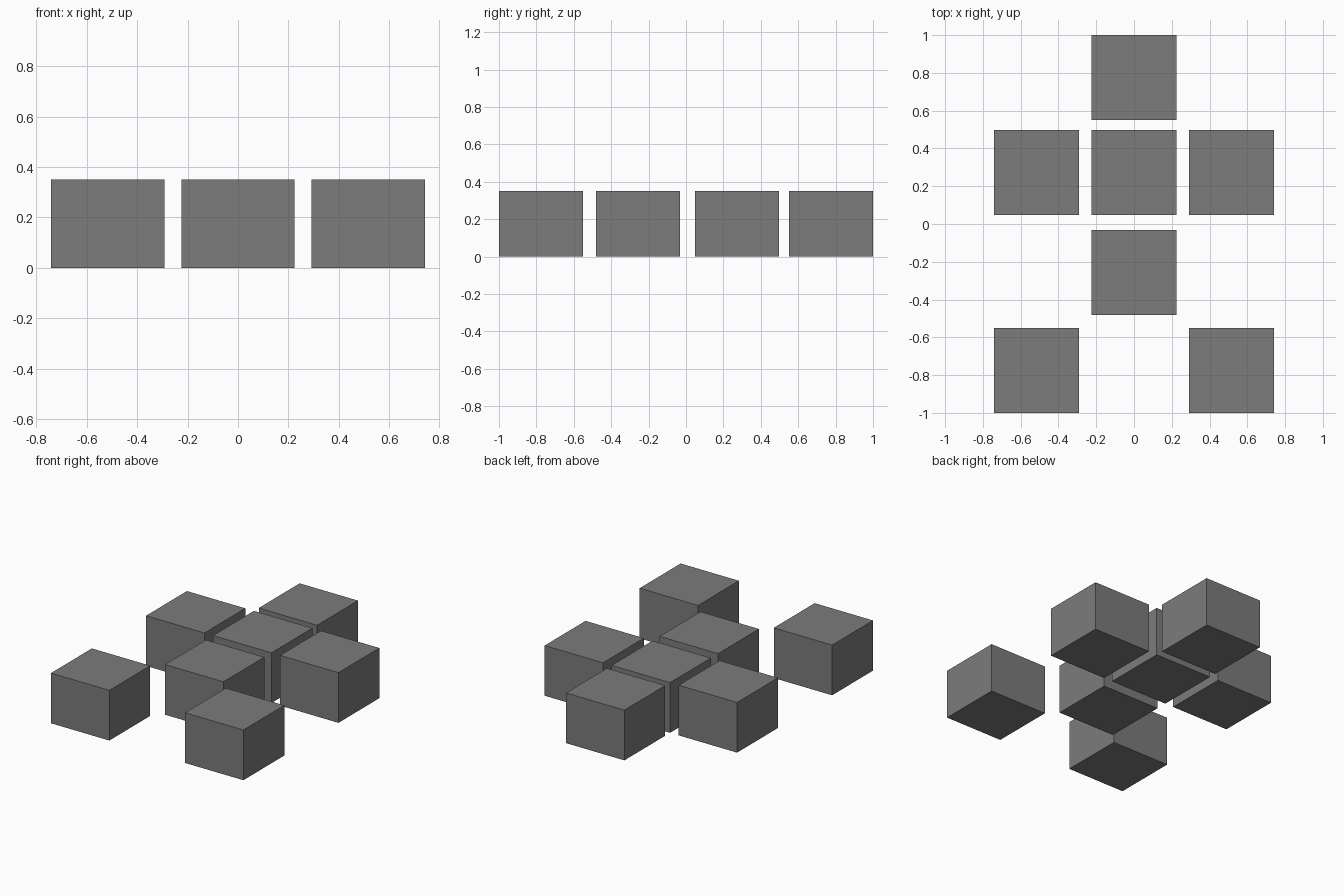
import bpy

# Remove the default cube
default = bpy.data.objects.get("Cube")
if default:
    bpy.data.objects.remove(default, do_unlink=True)

WIDTH, HEIGHT = 0.45, 0.35
SIDE = 0.517
ROW_Y = {"back": 0.775, "upper": 0.272, "lower": -0.257, "front": -0.775}

# Single grey material
grey = bpy.data.materials.new("mid_grey")
grey.use_nodes = True
colour = (0.2, 0.2, 0.2, 1)
grey.diffuse_color = colour
grey.node_tree.nodes["Principled BSDF"].inputs["Base Color"].default_value = colour


def block(name, x, y):
    """Add one flat-shaded block standing on the ground."""
    bpy.ops.mesh.primitive_cube_add(size=1, location=(x, y, HEIGHT / 2))
    obj = bpy.context.object
    obj.name = name
    obj.scale = (WIDTH, WIDTH, HEIGHT)
    bpy.ops.object.transform_apply(location=False, rotation=False, scale=True)
    obj.data.materials.append(grey)


# Central column of blocks
for row in ("back", "upper", "lower"):
    block(row + "_middle_block", 0, ROW_Y[row])

# Mirrored side blocks
for row in ("upper", "front"):
    for side, sign in (("left", 1), ("right", -1)):
        block(f"{row}_{side}_block", sign * SIDE, ROW_Y[row])
